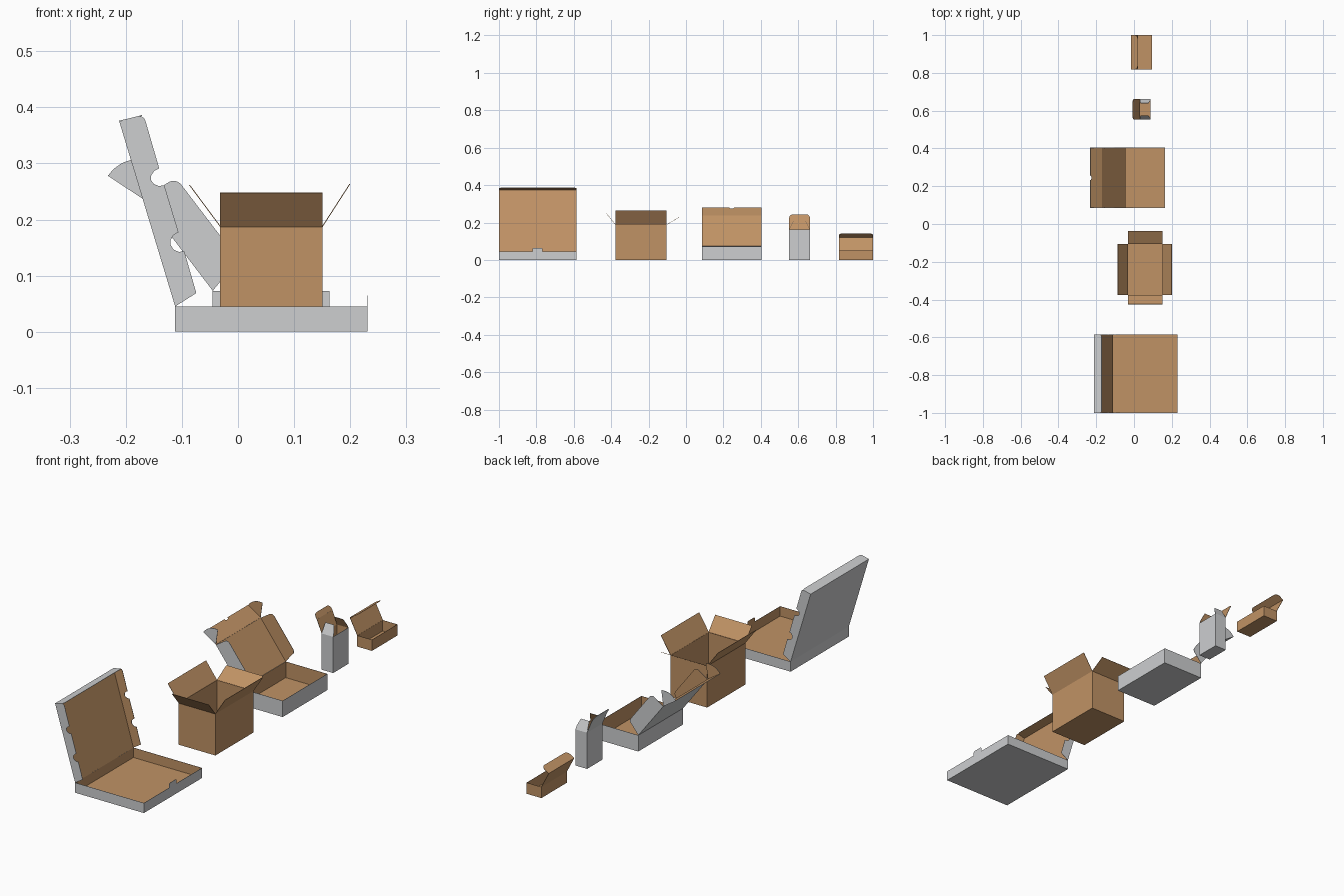
import bpy, bmesh, math
from mathutils import Vector

if "Cube" in bpy.data.objects:
    bpy.data.objects.remove(bpy.data.objects["Cube"])


def material(name, rgb):
    m = bpy.data.materials.new(name)
    m.diffuse_color = (*rgb, 1)
    m.use_nodes = True
    m.node_tree.nodes["Principled BSDF"].inputs["Base Color"].default_value = m.diffuse_color
    return m


BROWN = material("kraft brown", (0.53, 0.29, 0.13))
GREY = material("pale grey", (0.61, 0.62, 0.63))
THICK = 0.0015


def finish(name, bm, outer):
    """Card sheet: outer colour in front, brown on the inside."""
    me = bpy.data.meshes.new(name)
    bm.to_mesh(me)
    bm.free()
    me.materials.append(outer)
    me.materials.append(BROWN)
    ob = bpy.data.objects.new(name, me)
    bpy.context.collection.objects.link(ob)
    s = ob.modifiers.new("card", "SOLIDIFY")
    s.thickness, s.offset, s.material_offset = THICK, -1, 1
    return ob


def panel(name, pts, out, outer):
    """Flat card panel from 3D points; out points to the printed side."""
    bm = bmesh.new()
    f = bm.faces.new([bm.verts.new(p) for p in pts])
    f.normal_update()
    if f.normal.dot(Vector(out)) < 0:
        f.normal_flip()
    finish(name, bm, outer)


def tray(name, x0, x1, y0, y1, h, outer):
    """Open box: a cube without its top."""
    bm = bmesh.new()
    bmesh.ops.create_cube(bm, size=1)
    for v in bm.verts:
        v.co = ((x0, x1)[v.co.x > 0], (y0, y1)[v.co.y > 0], (0, h)[v.co.z > 0])
    top = [f for f in bm.faces if f.normal.z > 0.9]
    bmesh.ops.delete(bm, geom=top, context="FACES_ONLY")
    finish(name, bm, outer)


def arc(cx, cy, rx, ry, a0, a1, n=6):
    return [(cx + rx * math.cos(math.radians(a0 + (a1 - a0) * i / n)),
             cy + ry * math.sin(math.radians(a0 + (a1 - a0) * i / n))) for i in range(n + 1)]


def strip(name, a, b, y0, y1, out, outer, r=0.0, notch=0.0):
    """Panel hinged along y, from (x, z) a to b, with rounded far corners and a thumb notch."""
    a, b = Vector((a[0], 0, a[1])), Vector((b[0], 0, b[1]))
    u, L, w = (b - a).normalized(), (b - a).length, y1 - y0
    pts = [(0, 0)]
    if r:
        pts += [(x, y) for y, x in arc(r, L - r, r, r, 180, 90)]
    else:
        pts += [(L, 0)]
    if notch:
        pts += [(x, y) for y, x in arc(w / 2, L, notch, notch * 0.7, 180, 360)]
    if r:
        pts += [(x, y) for y, x in arc(w - r, L - r, r, r, 90, 0)]
    else:
        pts += [(L, w)]
    pts += [(0, w)]
    panel(name, [a + u * x + Vector((0, y0 + y, 0)) for x, y in pts], out, outer)


def side_pair(name, org, tip, pts, y0, y1, outer):
    """Matching side panels in the xz plane; pts are (along lid, away from lid)."""
    o = Vector((org[0], 0, org[1]))
    u = (Vector((tip[0], 0, tip[1])) - o).normalized()
    n = Vector((u.z, 0, -u.x))
    for side, y, s in (("front", y0, -1), ("back", y1, 1)):
        panel(f"{name}_{side}", [o + u * p + n * q + Vector((0, y, 0)) for p, q in pts],
              (0, s, 0), outer)


# Pizza box: shallow tray, tall lid with notched sides, locking tab
X0, X1, Y0, Y1, H = -0.112, 0.231, -1.0, -0.585, 0.045
tray("pizza_tray", X0, X1, Y0, Y1, H, GREY)
tip = (-0.212, 0.376)
strip("pizza_lid", (X0, H), tip, Y0, Y1, (-1, 0, 0), GREY)
strip("pizza_lid_front", tip, (-0.171, 0.386), Y0, Y1, (0, 0, 1), GREY, r=0.012)
strip("pizza_tab", (X1, H), (X1, 0.065), -0.82, -0.767, (1, 0, 0), GREY, r=0.008)
edge = ([(0, 0), (0.012, 0.043)] + arc(0.107, 0.044, 0.018, 0.02, 180, 360)
        + arc(0.228, 0.044, 0.016, 0.02, 180, 360)
        + arc(0.332, 0.033, 0.012, 0.012, 90, 0) + [(0.344, 0)])
side_pair("pizza_lid_side", (X0, H), tip, edge, Y0, Y1, GREY)

# Shipping carton: deep tray with four open flaps
X0, X1, Y0, Y1, H = -0.032, 0.151, -0.377, -0.105, 0.187
tray("carton_body", X0, X1, Y0, Y1, H, BROWN)
strip("carton_flap_left", (X0, H), (-0.087, 0.261), Y0, Y1, (-1, 0, 0), BROWN)
strip("carton_flap_right", (X1, H), (0.2, 0.263), Y0, Y1, (1, 0, 0), BROWN)
for side, y, ye, ze in (("front", Y0, -0.425, 0.247), ("back", Y1, -0.036, 0.227)):
    panel("carton_flap_" + side, [(X0, y, H), (X1, y, H), (X1, ye, ze), (X0, ye, ze)],
          (0, y - (Y0 + Y1) / 2, 0), BROWN)

# Mailer box: lid with side flaps, tuck panel and rounded ears
X0, X1, Y0, Y1, H = -0.045, 0.163, 0.085, 0.404, 0.073
tray("mailer_tray", X0, X1, Y0, Y1, H, GREY)
tip, end = (-0.17, 0.237), (-0.232, 0.278)
strip("mailer_lid", (X0, H), tip, Y0, Y1, (-1, 0, 0), GREY)
strip("mailer_tuck", tip, end, Y0, Y1, (-1, 0, -1), GREY, notch=0.012)
flap = ([(0, 0), (0.012, 0.05)] + arc(0.03, 0.052, 0.018, 0.018, 180, 90)
        + arc(0.184, 0.052, 0.018, 0.018, 90, 15) + [(0.206, 0)])
side_pair("mailer_lid_side", (X0, H), tip, flap, Y0, Y1, GREY)
side_pair("mailer_ear", tip, end, [(0, 0)] + arc(0, 0, 0.074, 0.07, 0, 66, 8), Y0, Y1, GREY)

# Tall tuck carton: body, lid, curved tuck and two dust flaps
X0, X1, Y0, Y1, H = 0.03, 0.088, 0.552, 0.662, 0.163
tray("tall_carton_body", X0, X1, Y0, Y1, H, GREY)
tip = (0.006, 0.22)
strip("tall_carton_lid", (X0, H), tip, Y0, Y1, (-1, 0, 0), GREY)
strip("tall_carton_tuck", tip, (-0.008, 0.242), Y0, Y1, (-1, 0, 0), GREY, r=0.018)
for side, y, s in (("front", Y0, 1), ("back", Y1, -1)):
    panel("tall_carton_dust_flap_" + side,
          [(X0, y, H), (X1, y, H), (X1 - 0.002, y + s * 0.008, H + 0.016),
           (X1 - 0.012, y + s * 0.022, H + 0.043), (X0 + 0.004, y + s * 0.022, H + 0.043)],
          (0, -s, 0), GREY)

# Small hinged box: body, lid and front lip
X0, X1, Y0, Y1, H = 0.021, 0.095, 0.818, 1.0, 0.05
tray("small_box_body", X0, X1, Y0, Y1, H, BROWN)
tip = (-0.016, 0.121)
strip("small_box_lid", (X0, H), tip, Y0, Y1, (-1, 0, 0), BROWN)
strip("small_box_lip", tip, (0.02, 0.142), Y0, Y1, (0, 0, 1), BROWN, r=0.02)
